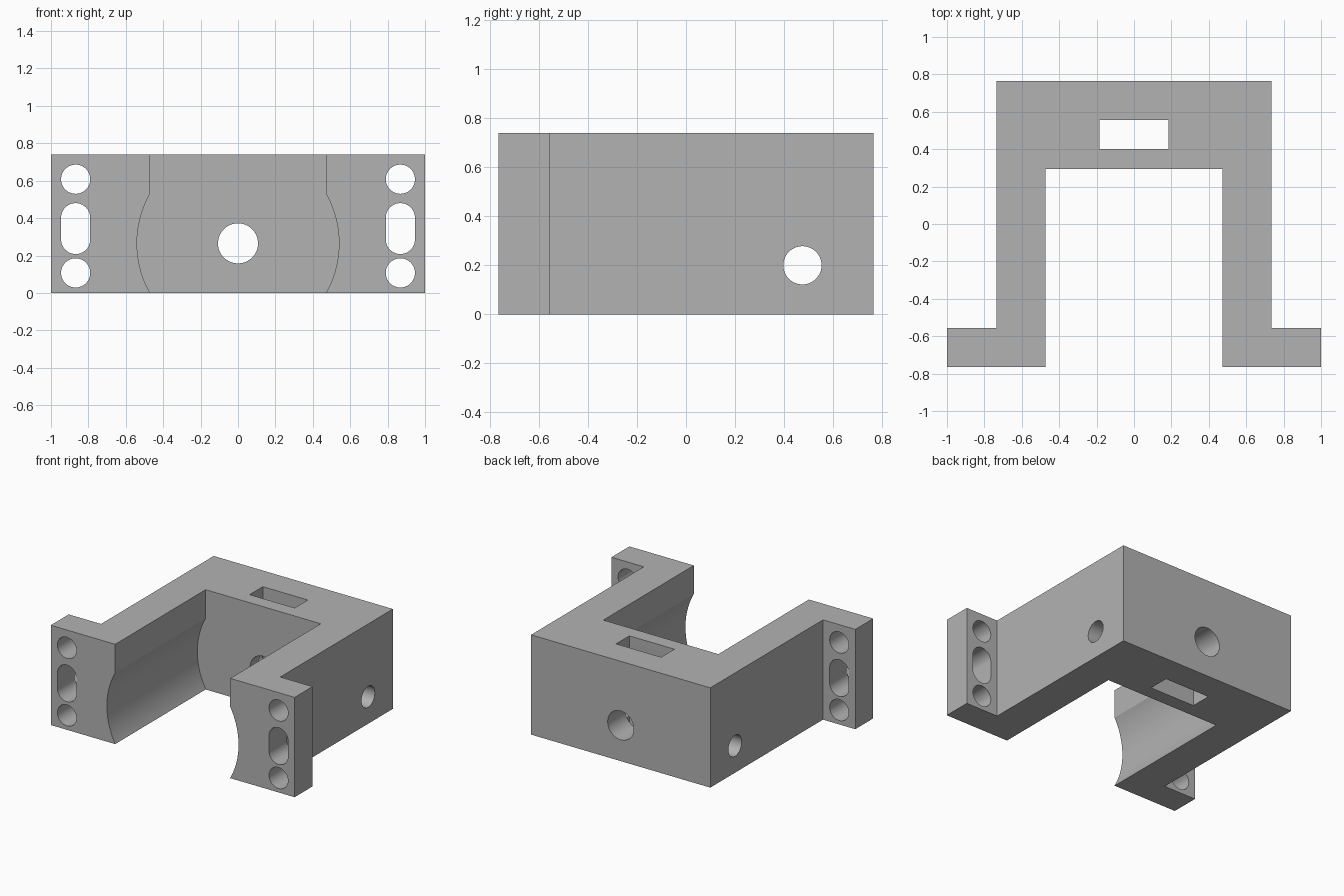
import bpy, bmesh
from math import sin, cos, pi, radians
from mathutils import Vector

cube = bpy.data.objects.get("Cube")
if cube:
    bpy.data.objects.remove(cube, do_unlink=True)

HEIGHT = 0.74
FRONT, BACK = -0.765, 0.765

grey = bpy.data.materials.new("plain grey")
grey.use_nodes = True
colour = (0.45, 0.45, 0.45, 1)
grey.diffuse_color = colour
grey.node_tree.nodes["Principled BSDF"].inputs["Base Color"].default_value = colour


def prism(name, profile, axis, lo, hi):
    """Extrude a 2D profile along an axis; the profile uses the other two axes in order."""
    def place(p, d):
        co = list(p)
        co.insert("xyz".index(axis), d)
        return Vector(co)
    bm = bmesh.new()
    face = bm.faces.new([bm.verts.new(place(p, lo)) for p in profile])
    geom = bmesh.ops.extrude_face_region(bm, geom=[face])["geom"]
    top = [v for v in geom if isinstance(v, bmesh.types.BMVert)]
    bmesh.ops.translate(bm, verts=top, vec=place((0, 0), hi - lo))
    bmesh.ops.recalc_face_normals(bm, faces=bm.faces)
    mesh = bpy.data.meshes.new(name)
    bm.to_mesh(mesh)
    bm.free()
    mesh.materials.append(grey)
    obj = bpy.data.objects.new(name, mesh)
    bpy.context.collection.objects.link(obj)
    return obj


def stadium(u, v, r, half=0.0, n=32):
    """Circle, or a vertical slot when half is above zero."""
    pts = []
    for side in (0, 1):
        shift = half if side == 0 else -half
        for i in range(n + (1 if half else 0)):
            a = pi * (side + i / n)
            pts.append((u + r * cos(a), v + shift + r * sin(a)))
    return pts


def rect(u0, u1, v0, v1):
    return [(u0, v0), (u1, v0), (u1, v1), (u0, v1)]


# U-shaped body with mounting ears
right_half = [(0.472, 0.295), (0.472, FRONT), (1.0, FRONT),
              (1.0, -0.555), (0.735, -0.555), (0.735, BACK)]
left_half = [(-x, y) for x, y in reversed(right_half)]
bracket = prism("bracket", right_half + left_half, "z", 0, HEIGHT)

# Round channel between the arms, rear bore, cross bore and vertical slot
cutters = [
    prism("channel_cutter", stadium(0, 0.265, 0.54, n=64), "y", -0.9, 0.295),
    prism("rear_bore_cutter", stadium(0, 0.265, 0.107), "y", 0.1, 0.9),
    prism("cross_bore_cutter", stadium(0.475, 0.2, 0.078), "x", -1.1, 1.1),
    prism("slot_cutter", rect(-0.185, 0.185, 0.4, 0.555), "z", -0.1, 0.9),
]

# Ear holes on both sides
for x in (-0.868, 0.868):
    for z, half in ((0.107, 0), (0.344, 0.058), (0.608, 0)):
        cutters.append(prism("ear_hole_cutter", stadium(x, z, 0.078, half), "y", -0.9, -0.45))

# Cut every opening, then remove the cutters
bpy.ops.object.select_all(action="DESELECT")
bpy.context.view_layer.objects.active = bracket
bracket.select_set(True)
for cutter in cutters:
    cutter.hide_render = True
    mod = bracket.modifiers.new("cut", "BOOLEAN")
    mod.operation = "DIFFERENCE"
    mod.solver = "EXACT"
    mod.object = cutter
    bpy.ops.object.modifier_apply(modifier=mod.name)
    bpy.data.objects.remove(cutter, do_unlink=True)

bpy.ops.object.shade_smooth_by_angle(angle=radians(20))
